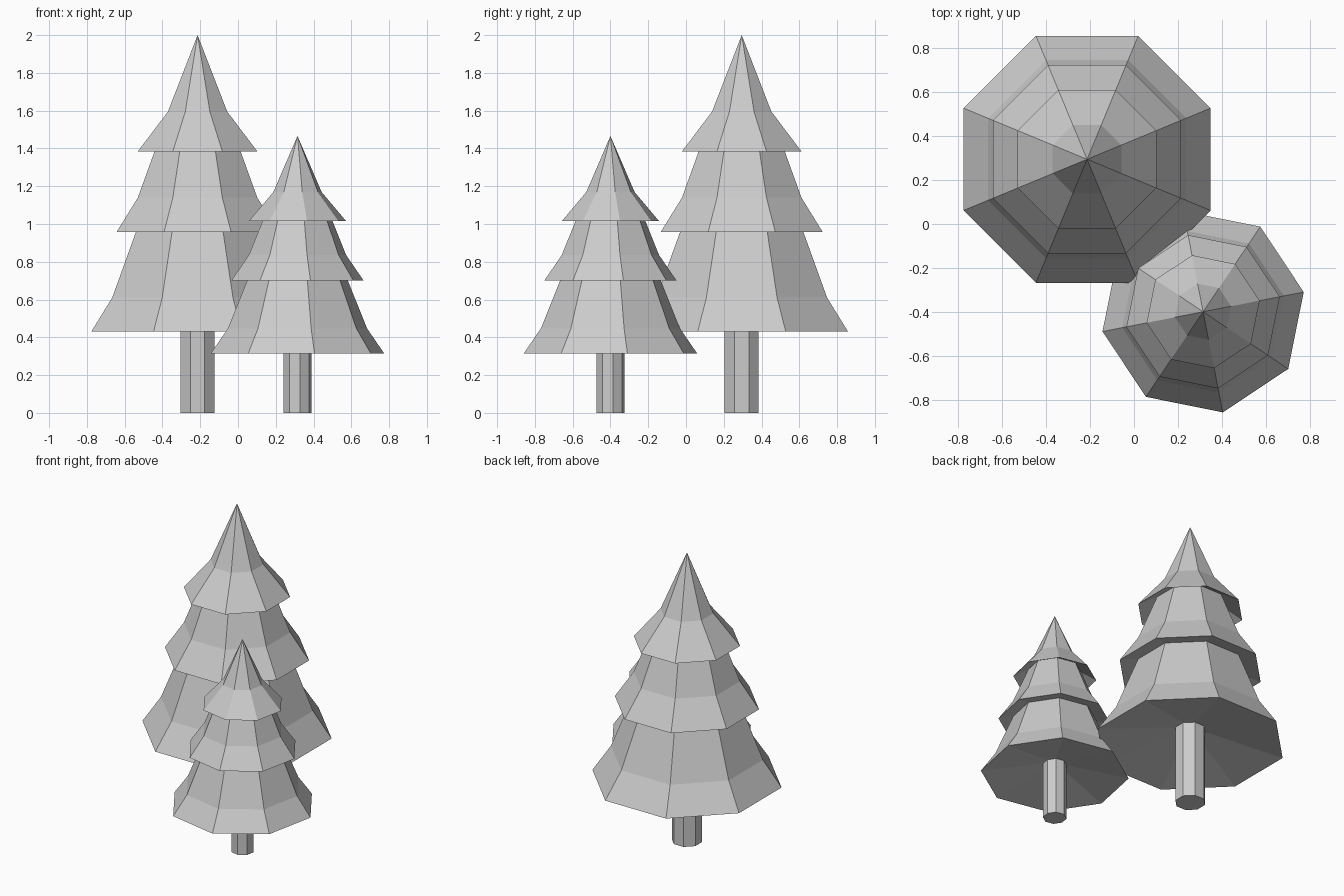
import bpy, bmesh
from math import cos, sin, pi

cube = bpy.data.objects.get("Cube")
if cube:
    bpy.data.objects.remove(cube, do_unlink=True)

SIDES = 8
grey = bpy.data.materials.new("light grey")
grey.use_nodes = True
colour = (0.6, 0.6, 0.6, 1)
grey.diffuse_color = colour
grey.node_tree.nodes["Principled BSDF"].inputs["Base Color"].default_value = colour


def lathe(name, profile):
    """Eight-sided solid from (flat radius, height) points; radius 0 is a pole."""
    bm = bmesh.new()
    rings = []
    for radius, z in profile:
        if radius == 0:
            rings.append([bm.verts.new((0, 0, z))] * SIDES)
            continue
        r = radius / cos(pi / SIDES)
        angles = [(2 * k + 1) * pi / SIDES for k in range(SIDES)]
        rings.append([bm.verts.new((r * cos(a), r * sin(a), z)) for a in angles])
    for low, high in zip(rings, rings[1:]):
        for i in range(SIDES):
            j = (i + 1) % SIDES
            corners = dict.fromkeys((low[i], low[j], high[j], high[i]))
            bm.faces.new(list(corners))
    bmesh.ops.recalc_face_normals(bm, faces=bm.faces)
    mesh = bpy.data.meshes.new(name)
    bm.to_mesh(mesh)
    bm.free()
    mesh.materials.append(grey)
    obj = bpy.data.objects.new(name, mesh)
    bpy.context.collection.objects.link(obj)
    return obj


# Each part starts and ends on the axis; skirts have a hollow underside
PARTS = {
    "trunk": [(0, 0), (0.09, 0), (0.09, 0.55), (0, 0.55)],
    "lower_branches": [(0, 0.55), (0.563, 0.43), (0.452, 0.61), (0.304, 1.02), (0, 1.04)],
    "middle_branches": [(0, 1.06), (0.429, 0.957), (0.316, 1.14), (0.197, 1.47), (0, 1.49)],
    "top_branches": [(0, 1.58), (0.316, 1.385), (0.157, 1.595), (0, 2.0)],
}


def tree(prefix, x, y, width, height, turn):
    for part, profile in PARTS.items():
        obj = lathe(prefix + "_" + part, profile)
        obj.location = (x, y, 0)
        obj.scale = (width, width, height)
        obj.rotation_euler.z = turn


tree("large_tree", -0.214, 0.295, 1, 1, 0)
tree("small_tree", 0.315, -0.4, 0.767, 0.733, -0.199)
